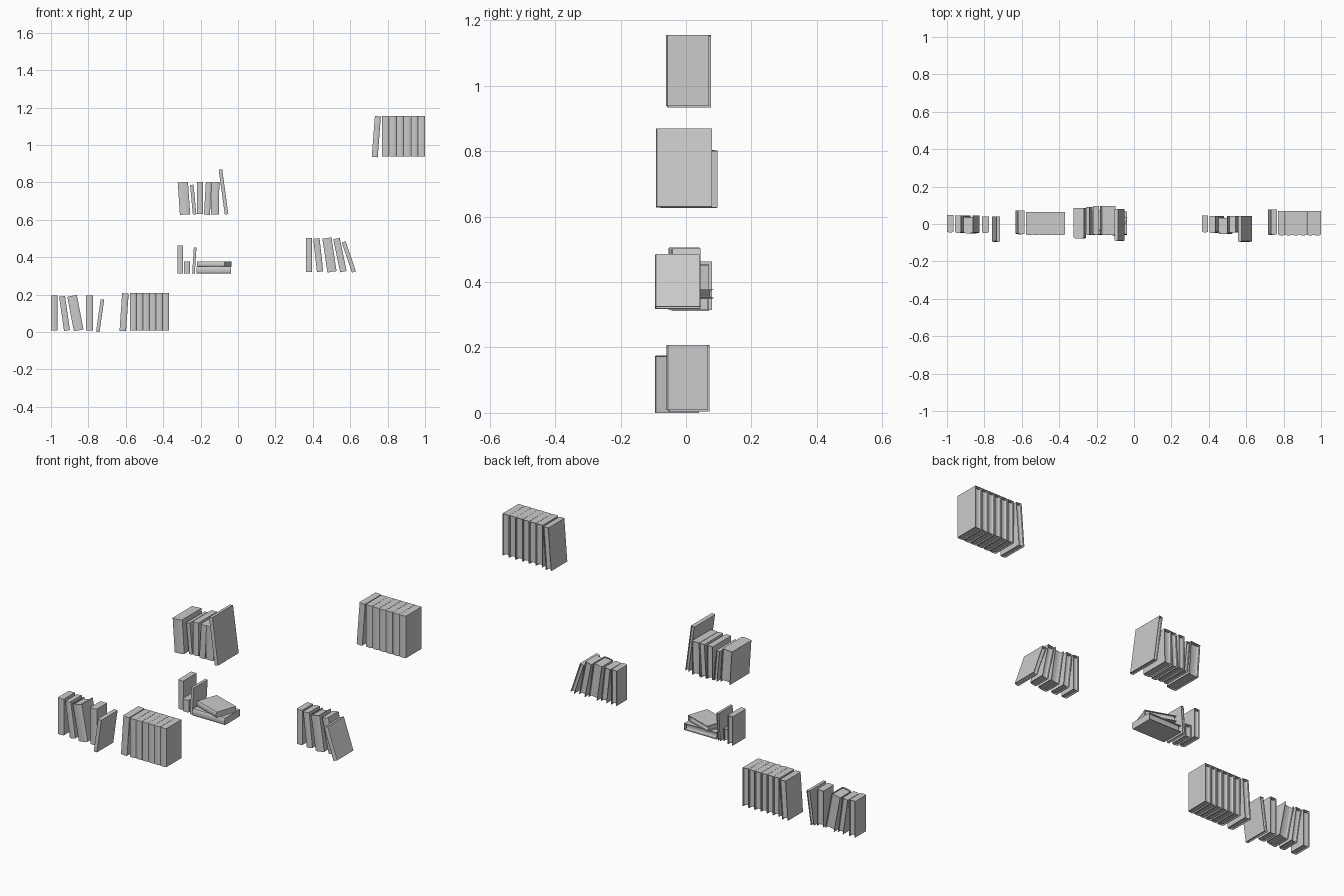
import bpy, bmesh
from math import sin, cos, atan2, hypot, pi, radians
from mathutils import Matrix

if "Cube" in bpy.data.objects:
    bpy.data.objects.remove(bpy.data.objects["Cube"])


def prism(bm, profile, height):
    """Extrude a closed xy profile, centred on z."""
    lo = [bm.verts.new((x, y, -height / 2)) for x, y in profile]
    hi = [bm.verts.new((x, y, height / 2)) for x, y in profile]
    n = len(profile)
    for i in range(n):
        j = (i + 1) % n
        bm.faces.new((lo[i], lo[j], hi[j], hi[i]))
    caps = [bm.faces.new(lo[::-1]), bm.faces.new(hi)]
    bmesh.ops.triangulate(bm, faces=caps)


def arc(half, y, bulge, steps=6):
    """Shallow curve from -half to +half, bowed toward -y."""
    return [(-half * cos(pi * i / steps), y - bulge * sin(pi * i / steps))
            for i in range(steps + 1)]


def make_book(name, t, depth, height, matrix):
    """Closed hardback: spine on -y, thickness along x, height along z."""
    board = min(0.003, t * 0.12)
    bulge = min(0.005, t * 0.15)
    front, back = -depth / 2 + bulge, depth / 2
    h, hi = t / 2, t / 2 - board
    bm = bmesh.new()
    # cover: two boards joined by a rounded spine
    outer = [(-h, back)] + arc(h, front, bulge) + [(h, back)]
    inner = [(-hi, back)] + arc(hi, front + board, bulge) + [(hi, back)]
    prism(bm, outer + inner[::-1], height)
    # page block with a hollow fore edge
    pages = arc(hi, front + board, bulge) + arc(hi, back - 0.006, bulge)[::-1]
    prism(bm, pages, height - 0.012)
    bmesh.ops.recalc_face_normals(bm, faces=bm.faces)
    me = bpy.data.meshes.new(name)
    bm.to_mesh(me)
    bm.free()
    ob = bpy.data.objects.new(name, me)
    bpy.context.collection.objects.link(ob)
    ob.matrix_world = matrix
    bpy.ops.object.select_all(action='DESELECT')
    bpy.context.view_layer.objects.active = ob
    ob.select_set(True)
    bpy.ops.object.shade_smooth_by_angle(angle=radians(40))
    return ob


def standing(name, xb, xt, t, z0, z1, y0, y1):
    """Standing book given its bottom and top centre x, and its extents."""
    dx, dz = xt - xb, z1 - z0
    a = atan2(dx, dz)
    dz -= t * abs(sin(a))
    m = (Matrix.Translation(((xb + xt) / 2, (y0 + y1) / 2, (z0 + z1) / 2))
         @ Matrix.Rotation(a, 4, 'Y'))
    make_book(name, t * cos(a), y1 - y0, hypot(dx, dz), m)


def lying(name, x, y, z, length, depth, t, turn=0):
    """Book lying flat with its spine toward the front."""
    m = (Matrix.Translation((x, y, z)) @ Matrix.Rotation(turn, 4, 'Z')
         @ Matrix.Rotation(pi / 2, 4, 'Y'))
    make_book(name, t, depth, length, m)


def row(name, x0, x1, count, z0, z1, y0, y1):
    """Upright set of identical volumes."""
    w = (x1 - x0) / count
    for i in range(count):
        x = x0 + w * (i + 0.5)
        standing(f"{name}_{i + 1}", x, x, w - 0.001, z0, z1, y0, y1)


# loose books: name, bottom x, top x, thickness, z0, z1, y0, y1
books = [
    # lower left group
    ("lower_left_book_1", -.983, -.983, .034, .008, .195, -.045, .048),
    ("lower_left_book_2", -.914, -.941, .032, .006, .193, -.048, .046),
    ("lower_left_book_3", -.851, -.888, .053, .004, .198, -.050, .045),
    ("lower_left_book_4", -.794, -.794, .037, .008, .195, -.048, .040),
    ("lower_left_book_5", -.750, -.725, .019, .000, .175, -.095, .040),
    # leaning volumes beside the sets
    ("lower_set_leaning", -.616, -.602, .035, .004, .208, -.055, .072),
    ("upper_set_leaning", .731, .748, .032, .934, 1.155, -.058, .077),
    # middle group
    ("middle_book_1", -.308, -.308, .030, .314, .463, -.030, .080),
    ("middle_book_2", -.273, -.273, .033, .314, .377, -.040, .060),
    ("middle_book_3", -.238, -.229, .014, .312, .453, -.045, .070),
    # upper middle group
    ("top_middle_book_1", -.283, -.295, .055, .626, .803, -.078, .085),
    ("top_middle_book_2", -.232, -.247, .019, .628, .788, -.058, .092),
    ("top_middle_book_3", -.203, -.203, .032, .630, .802, -.058, .096),
    ("top_middle_book_4", -.166, -.156, .032, .626, .802, -.060, .095),
    ("top_middle_book_5", -.124, -.121, .043, .628, .802, -.060, .096),
    ("top_middle_book_6", -.061, -.094, .019, .628, .870, -.092, .080),
    # right group
    ("right_book_1", .380, .380, .032, .322, .502, -.045, .045),
    ("right_book_2", .439, .419, .034, .320, .502, -.048, .044),
    ("right_book_3", .503, .475, .050, .318, .506, -.054, .042),
    ("right_book_4", .564, .526, .036, .319, .503, -.046, .044),
    ("right_book_5", .621, .564, .023, .318, .485, -.095, .042),
]
for b in books:
    standing(*b)

# matching sets
row("lower_set", -.578, -.369, 6, .009, .208, -.060, .065)
row("upper_set", .770, 1.0, 6, .938, 1.155, -.061, .070)

# small stack lying flat
lying("stack_lower_book", -.129, .005, .3315, .185, .125, .035)
lying("stack_upper_book", -.127, .005, .3640, .154, .115, .028, radians(-19))
